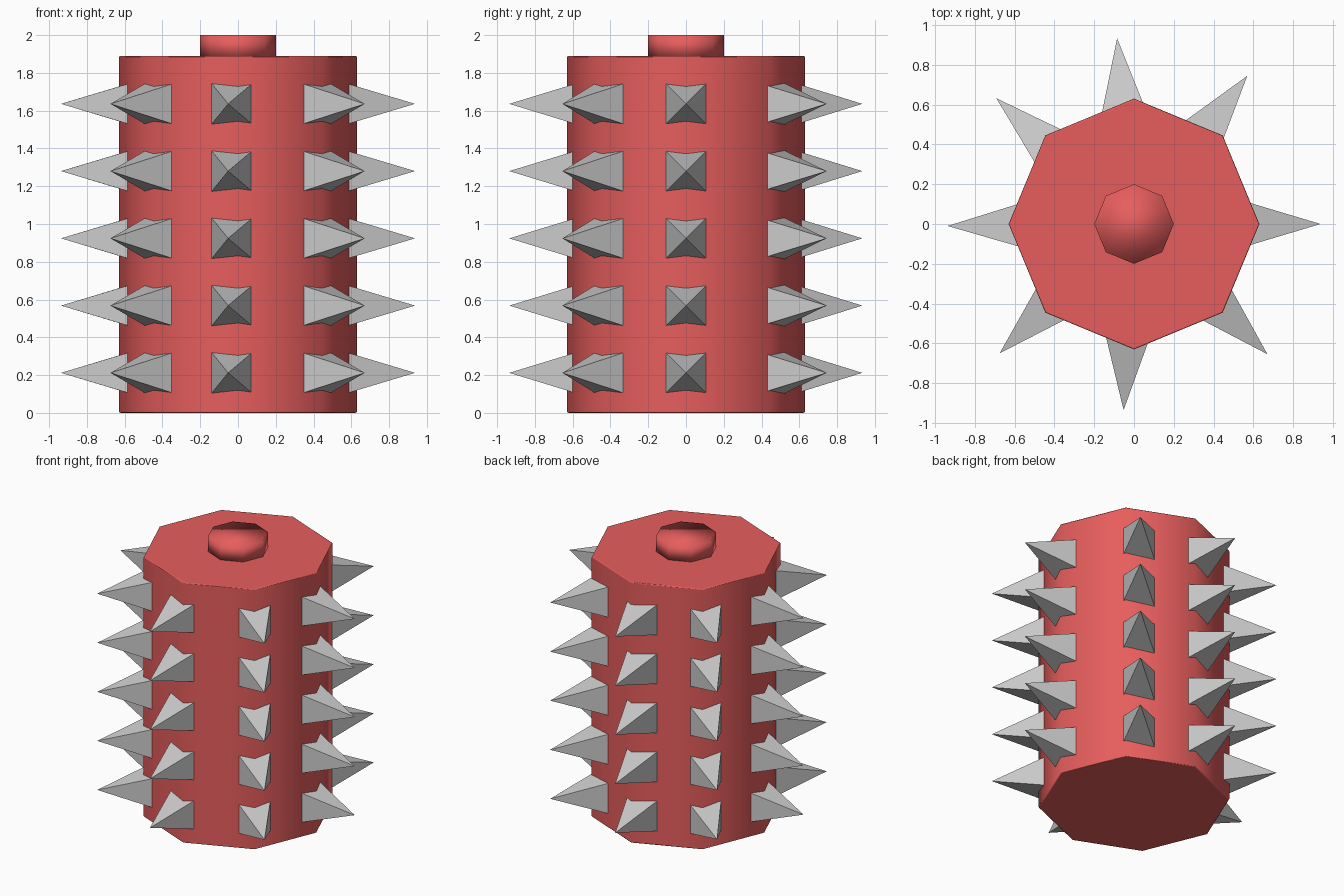
import bpy, bmesh
from math import cos, sin, radians
from mathutils import Vector

if "Cube" in bpy.data.objects:
    bpy.data.objects.remove(bpy.data.objects["Cube"])

red = bpy.data.materials.new("red_paint")
red.diffuse_color = (0.8, 0.11, 0.11, 1)
red.use_nodes = True
red.node_tree.nodes["Principled BSDF"].inputs["Base Color"].default_value = red.diffuse_color


def drum(name, radius, z0, z1):
    """Smooth-shaded eight-sided cylinder."""
    bpy.ops.mesh.primitive_cylinder_add(vertices=8, radius=radius, depth=z1 - z0,
                                        location=(0, 0, (z0 + z1) / 2))
    ob = bpy.context.object
    ob.name = name
    ob.data.materials.append(red)
    for p in ob.data.polygons:
        p.use_smooth = True
    return ob


# Octagonal body with a tiny softened rim at top and bottom
body = drum("body", 0.63, 0, 1.89)
bev = body.modifiers.new("rim", 'BEVEL')
bev.width = 0.008
bev.segments = 2
bev.limit_method = 'ANGLE'
bev.angle_limit = radians(60)
bev.harden_normals = True

# Small knob on top
drum("top_knob", 0.2, 1.885, 2.0)

# Columns of four-sided spikes pointing outward, bases sunk into the body
TIP, ROOT, HALF = 0.937, 0.5, 0.131
ANGLES = [0, 52.6, 95.2, 137.6, 180.6, 223.9, 266.8, 315.7]
LEVELS = [0.212 + 0.356 * i for i in range(5)]


def spike_column(name, angle):
    out = Vector((cos(angle), sin(angle), 0))
    side = Vector((-sin(angle), cos(angle), 0))
    bm = bmesh.new()
    for z in LEVELS:
        up = Vector((0, 0, 1))
        centre = up * z
        tip = bm.verts.new(centre + out * TIP)
        base = [bm.verts.new(centre + out * ROOT + (side * a + up * b) * HALF)
                for a, b in ((-1, -1), (1, -1), (1, 1), (-1, 1))]
        for i in range(4):
            bm.faces.new((base[i], base[(i + 1) % 4], tip))
        bm.faces.new(base[::-1])
    bmesh.ops.recalc_face_normals(bm, faces=bm.faces[:])
    mesh = bpy.data.meshes.new(name)
    bm.to_mesh(mesh)
    bm.free()
    bpy.context.collection.objects.link(bpy.data.objects.new(name, mesh))


for n, a in enumerate(ANGLES, 1):
    spike_column(f"spike_column_{n}", radians(a))
